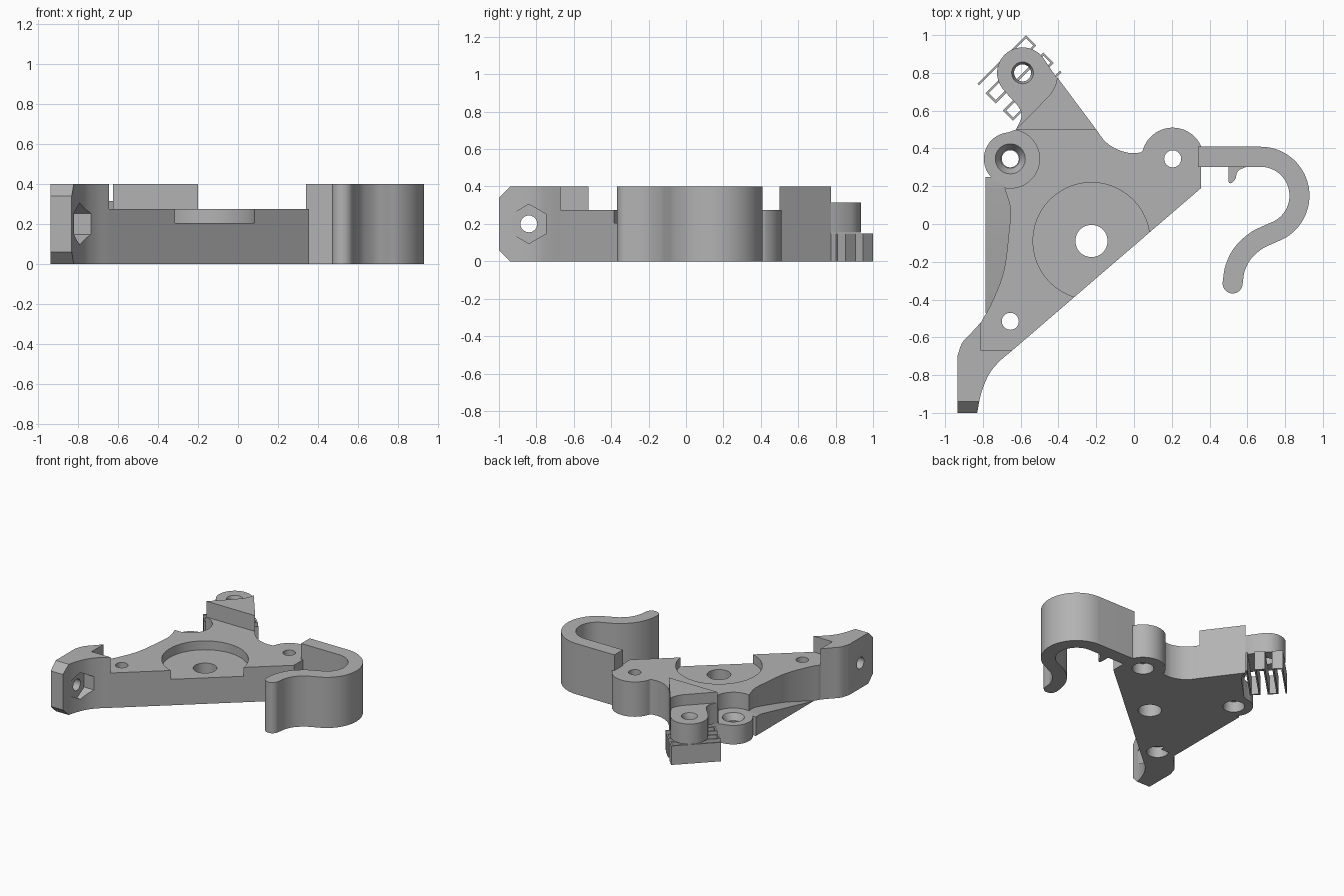
import bpy, bmesh, math
from mathutils import Vector, Matrix

if "Cube" in bpy.data.objects:
    bpy.data.objects.remove(bpy.data.objects["Cube"])

grey = bpy.data.materials.new("plain grey")
grey.use_nodes = True
COLOUR = (0.45, 0.45, 0.45, 1)
grey.diffuse_color = COLOUR
grey.node_tree.nodes["Principled BSDF"].inputs["Base Color"].default_value = COLOUR


def make(name, bm):
    bmesh.ops.recalc_face_normals(bm, faces=bm.faces)
    mesh = bpy.data.meshes.new(name)
    bm.to_mesh(mesh)
    bm.free()
    mesh.materials.append(grey)
    obj = bpy.data.objects.new(name, mesh)
    bpy.context.collection.objects.link(obj)
    return obj


def prism(name, outline, z0, z1, turn=None):
    """Extrude a flat outline from z0 to z1, optionally turned by a matrix."""
    bm = bmesh.new()
    face = bm.faces.new([bm.verts.new((p[0], p[1], z0)) for p in outline])
    ext = bmesh.ops.extrude_face_region(bm, geom=[face])["geom"]
    bmesh.ops.translate(bm, vec=(0, 0, z1 - z0),
                        verts=[v for v in ext if isinstance(v, bmesh.types.BMVert)])
    if turn:
        bmesh.ops.transform(bm, matrix=turn, verts=bm.verts)
    return make(name, bm)


def cone(name, centre, r0, r1, z0, z1):
    bm = bmesh.new()
    bmesh.ops.create_cone(bm, cap_ends=True, segments=48, radius1=r0, radius2=r1, depth=z1 - z0,
                          matrix=Matrix.Translation((centre[0], centre[1], (z0 + z1) / 2)))
    return make(name, bm)


def carve(obj, cutter, operation="DIFFERENCE"):
    """Apply a boolean and throw the cutter away."""
    mod = obj.modifiers.new("cut", "BOOLEAN")
    mod.operation, mod.solver, mod.object = operation, "EXACT", cutter
    graph = bpy.context.evaluated_depsgraph_get()
    mesh = bpy.data.meshes.new_from_object(obj.evaluated_get(graph))
    obj.modifiers.clear()
    obj.data = mesh
    bpy.data.objects.remove(cutter)


def drill(obj, centre, r, z0=-0.1, z1=0.6, r_top=None):
    carve(obj, cone("cutter", centre, r, r_top or r, z0, z1))


def arc(c, r, a0, a1, n=24):
    angles = [math.radians(a0 + (a1 - a0) * i / n) for i in range(n + 1)]
    return [(c[0] + r * math.cos(a), c[1] + r * math.sin(a)) for a in angles]


def smooth(points, n=6):
    """Smooth curve through a few points."""
    p = [Vector(q) for q in points]
    p = [2 * p[0] - p[1]] + p + [2 * p[-1] - p[-2]]
    out = []
    for a, b, c, d in zip(p, p[1:], p[2:], p[3:]):
        for i in range(n):
            t = i / n
            out.append((2 * b + (c - a) * t + (2 * a - 5 * b + 4 * c - d) * t * t
                        + (3 * b - a - 3 * c + d) * t ** 3) / 2)
    return [(q.x, q.y) for q in out + [p[-2]]]


def ribbon(path, width, round_end=False):
    """Outline of a strip of constant width along a path."""
    p = [Vector(q) for q in path]
    left, right = [], []
    for i, q in enumerate(p):
        d0 = (q - p[i - 1]).normalized() if i else (p[1] - q).normalized()
        d1 = (p[i + 1] - q).normalized() if i < len(p) - 1 else d0
        n0, n1 = Vector((-d0.y, d0.x)), Vector((-d1.y, d1.x))
        off = (n0 + n1) * (width / 2) / (1 + n0.dot(n1))
        left.append(q + off)
        right.append(q - off)
    tip = []
    if round_end:
        a = math.degrees(math.atan2(d1.y, d1.x))
        tip = arc(p[-1], width / 2, a + 90, a - 90, 12)[1:-1]
    return left + tip + right[::-1]


HUB, EAR, FOOT_HOLE = (-0.225, -0.09), (0.205, 0.345), (-0.655, -0.515)
LOW, LUG = (-0.655, 0.345), (-0.59, 0.8)
TOP, STEP, TALL = 0.275, 0.15, 0.4
SIDEWAYS = Matrix(((0, 0, 1, 0), (1, 0, 0, 0), (0, 1, 0, 0), (0, 0, 0, 1)))  # (y, z) profile along x

# Main plate with round pocket and holes
flank = smooth([(-0.81, -0.52), (-0.75, -0.41), (-0.69, -0.25), (-0.663, -0.05), (-0.655, 0.08), (-0.685, 0.19)])
neck = smooth([(0.046, 0.388), (0.03, 0.378), (-0.03, 0.377), (-0.1, 0.4), (-0.155, 0.44), (-0.2, 0.5)])
outline = ([(-0.81, -0.67), (-0.645, -0.67), (0.355, 0.19)] + arc(EAR, 0.165, 24, 165)
           + neck[1:] + [(-0.625, 0.5), (-0.68, 0.48), (-0.7, 0.345)] + flank[::-1])
plate = prism("main_plate", outline, 0, TOP)
drill(plate, HUB, 0.31, 0.205)
drill(plate, LOW, 0.155, STEP)
for spot, r in ((HUB, 0.085), (EAR, 0.045), (FOOT_HOLE, 0.045), (LOW, 0.045)):
    drill(plate, spot, r)
    if spot != HUB:
        drill(plate, spot, 0.085, -0.05, 0.08, 0.07)
drill(plate, LOW, 0.05, 0.1, 0.151, 0.08)

# Low boss beside the plate and its sloping rib
boss = cone("low_boss", LOW, 0.14, 0.14, 0, STEP)
drill(boss, LOW, 0.045)
drill(boss, LOW, 0.085, -0.05, 0.08, 0.07)
drill(boss, LOW, 0.05, 0.1, 0.151, 0.08)
prism("sloping_rib", [(-0.47, 0), (0.25, 0), (0.25, STEP), (0.19, STEP)], -0.785, -0.65, SIDEWAYS)

# Foot with chamfered end, nut trap and cross hole
toe = smooth([(-0.83, -1), (-0.81, -0.9), (-0.77, -0.8), (-0.715, -0.73), (-0.645, -0.67)])
heel = smooth([(-0.81, -0.52), (-0.865, -0.58), (-0.91, -0.63), (-0.935, -0.7)])
foot = prism("foot", [(-0.935, -1)] + toe + [(-0.81, -0.67)] + heel, 0, TALL)
chamfer = [(-1, 0.06), (-0.94, 0), (0, 0), (0, TALL), (-0.94, TALL), (-1, 0.34)]
carve(foot, prism("cutter", chamfer, -1.2, 0, SIDEWAYS), "INTERSECT")
carve(foot, prism("cutter", arc((-0.84, 0.2), 0.105, 30, 330, 5), -0.82, -0.4, SIDEWAYS))
carve(foot, prism("cutter", arc((-0.84, 0.2), 0.045, 0, 345, 23), -1.2, -0.4, SIDEWAYS))

# Raised arm and the overhanging lug
prism("raised_arm", [(-0.625, 0.5), (-0.2, 0.5), (-0.405, 0.775)] + arc(LUG, 0.185, -8, -45, 10), 0, TALL)
side = smooth([(-0.625, 0.5), (-0.595, 0.57), (-0.612, 0.62), (-0.66, 0.675)])
lug = prism("overhanging_lug", side + arc(LUG, 0.135, 218, 36) + [(-0.41, 0.775), (-0.4, 0.66)],
            0.155, 0.315)
drill(lug, LUG, 0.045)
drill(lug, LUG, 0.045, 0.28, 0.316, 0.058)

# Folded thin wall below the lug
path = []
for i in range(5):
    across = -1.105 + i * 0.065
    ends = [(-0.06, across), (0.297, across)]
    path += ends if i % 2 == 0 else ends[::-1]
diagonal = Matrix.Rotation(math.radians(45), 4, "Z") @ Matrix.Scale(-1, 4, (0, 1, 0))
prism("folded_support", ribbon(path, 0.012), 0, STEP, diagonal)

# Hook with a small peg on its straight part
bend = arc((0.67, 0.15), 0.206, 90, -62, 36)
tail = smooth([bend[-1], (0.715, -0.055), (0.645, -0.09), (0.575, -0.155), (0.535, -0.235), (0.522, -0.315)])
prism("hook", ribbon([(0.34, 0.356)] + bend + tail[1:], 0.106, True), 0, TALL)
peg = smooth([(0.5, 0.32), (0.502, 0.22), (0.535, 0.235), (0.55, 0.28), (0.6, 0.305)], 4)
prism("hook_peg", peg, 0, 0.2)

# Smooth the curved walls, keep the edges sharp
for obj in bpy.context.collection.objects:
    if obj.type == "MESH" and grey.name in obj.data.materials:
        bpy.ops.object.select_all(action="DESELECT")
        obj.select_set(True)
        bpy.context.view_layer.objects.active = obj
        bpy.ops.object.shade_smooth_by_angle(angle=math.radians(30))
